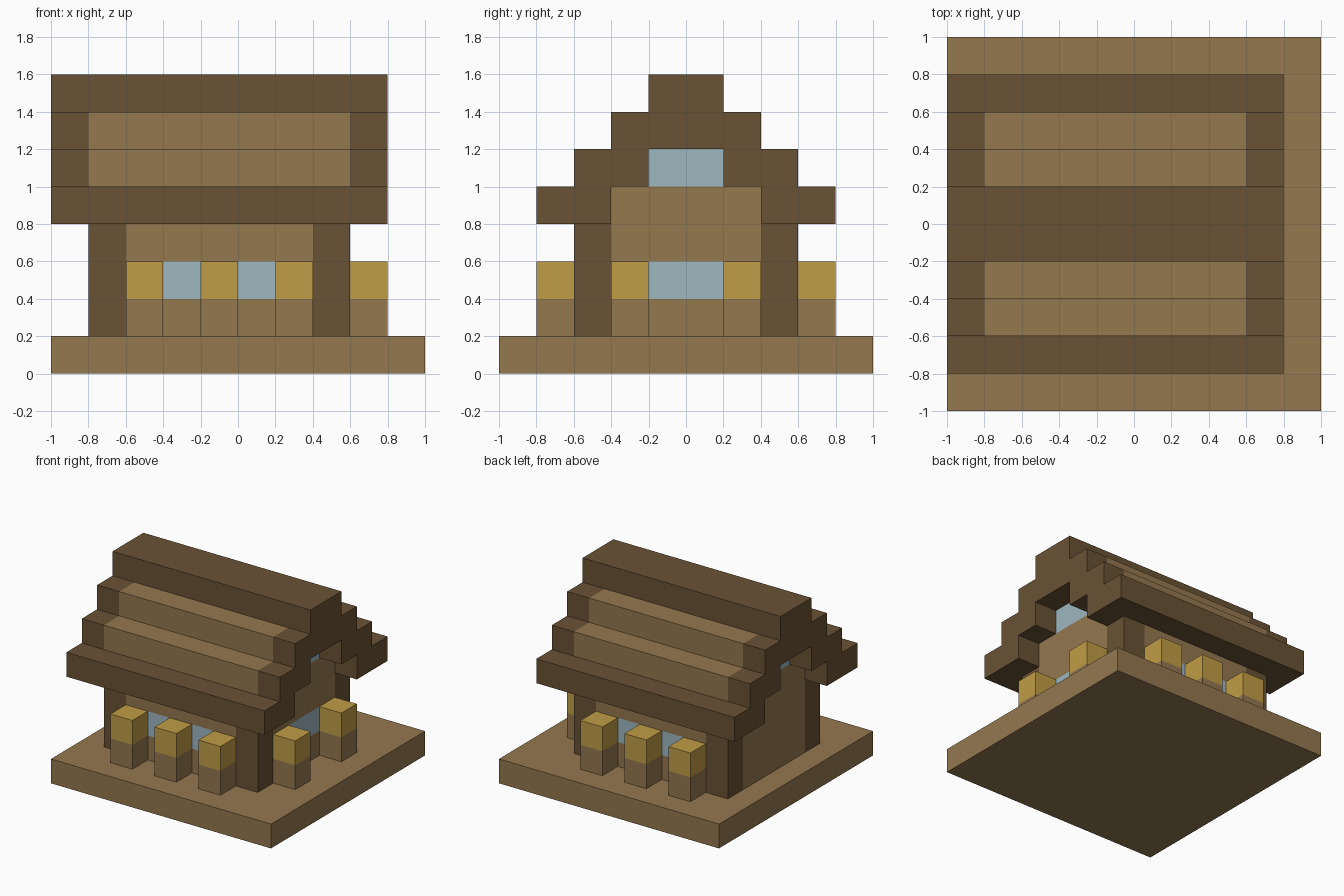
import bpy
import bmesh

if "Cube" in bpy.data.objects:
    bpy.data.objects.remove(bpy.data.objects["Cube"], do_unlink=True)

CELL = 0.2  # every part sits on this block grid


def linear(c):
    c /= 255
    return c / 12.92 if c <= 0.04045 else ((c + 0.055) / 1.055) ** 2.4


def material(name, r, g, b):
    mat = bpy.data.materials.new(name)
    mat.use_nodes = True
    colour = (linear(r), linear(g), linear(b), 1)
    mat.diffuse_color = colour
    mat.node_tree.nodes["Principled BSDF"].inputs["Base Color"].default_value = colour
    return mat


PLANK = material("light wood", 148, 120, 79)
BEAM = material("dark wood", 105, 82, 53)
GLASS = material("pale blue glass", 157, 183, 192)
STRAW = material("golden straw", 192, 157, 70)


def block(name, mat, xs, ys, zs):
    """Box spanning the given (low, high) grid ranges."""
    bm = bmesh.new()
    bmesh.ops.create_cube(bm, size=1)
    ranges = (xs, ys, zs)
    for v in bm.verts:
        v.co = [CELL * (max(r) if c > 0 else min(r)) for c, r in zip(v.co, ranges)]
    mesh = bpy.data.meshes.new(name)
    bm.to_mesh(mesh)
    bm.free()
    mesh.materials.append(mat)
    obj = bpy.data.objects.new(name, mesh)
    bpy.context.collection.objects.link(obj)
    return obj


def post(name, x, y):
    block(name + "_stem", PLANK, (x, x + 1), (y, y + 1), (1, 2))
    block(name + "_top", STRAW, (x, x + 1), (y, y + 1), (2, 3))


# Ground slab
block("ground_slab", PLANK, (-5, 5), (-5, 5), (0, 1))

for side, s in (("front", -1), ("back", 1)):
    wall = (2 * s, 3 * s)

    # Corner columns
    block(side + "_left_column", BEAM, (2, 3), wall, (1, 4))
    block(side + "_right_column", BEAM, (-4, -3), wall, (1, 4))

    # Long wall: rails, piers and two windows
    block(side + "_wall_lower", PLANK, (-3, 2), wall, (1, 2))
    block(side + "_wall_upper", PLANK, (-3, 2), wall, (3, 4))
    for x in (-3, -1, 1):
        block(side + "_wall_pier", PLANK, (x, x + 1), wall, (2, 3))
        post(side + "_post", x, 3 if s > 0 else -4)
    for x in (-2, 0):
        block(side + "_window", GLASS, (x, x + 1), wall, (2, 3))

    # Stepped roof slope: dark eave, light courses, dark verges
    block(side + "_eave", BEAM, (-5, 4), (2 * s, 4 * s), (4, 5))
    for step in (0, 1):
        ys, zs = ((1 - step) * s, (3 - step) * s), (5 + step, 6 + step)
        block(side + "_roof_course", PLANK, (-4, 3), ys, zs)
        for x in (-5, 3):
            block(side + "_roof_verge", BEAM, (x, x + 1), ys, zs)

    # End wall pier beside the window, with its post
    block(side + "_end_pier", PLANK, (2, 3), (s, 2 * s), (2, 3))
    post(side + "_end_post", 3, 1 if s > 0 else -2)

# Ridge
block("roof_ridge", BEAM, (-5, 4), (-1, 1), (7, 8))

# End walls: one plain, one with a wide window
block("plain_end_wall", PLANK, (-4, -3), (-2, 2), (1, 5))
block("window_end_lower", PLANK, (2, 3), (-2, 2), (1, 2))
block("window_end_upper", PLANK, (2, 3), (-2, 2), (3, 5))
block("end_window", GLASS, (2, 3), (-1, 1), (2, 3))

# Gable windows under the ridge
for x in (-4, 2):
    block("gable_window", GLASS, (x, x + 1), (-1, 1), (5, 6))
